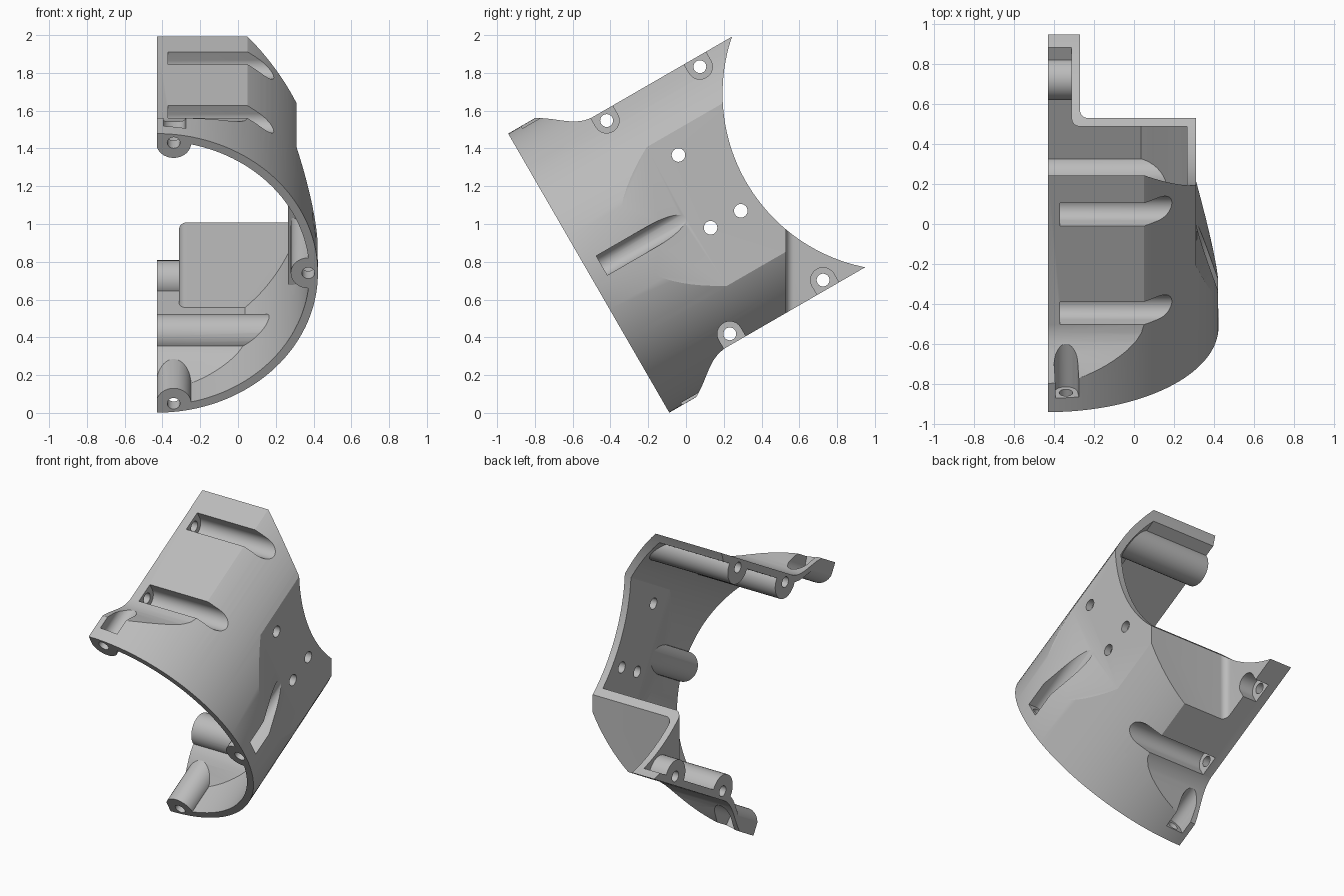
import bpy, bmesh
from math import sin, cos, radians, pi
from mathutils import Matrix, Vector

if "Cube" in bpy.data.objects:
    bpy.data.objects.remove(bpy.data.objects["Cube"])

# Tilted frame: x across, u along the barrel axis, v up the rim
TILT = Matrix.Translation((0, -0.515, 0.74)) @ Matrix.Rotation(radians(30), 4, 'X')
WORLD = Matrix.Identity(4)
SPLIT = -0.43      # open side of the shell, also the barrel axis
RADIUS = 0.853
WALL = 0.045

ALONG = {
    'X': lambda a, b, t: Vector((t, a, b)),   # points are (u, v)
    'U': lambda a, b, t: Vector((a, t, b)),   # points are (x, v)
    'V': lambda a, b, t: Vector((a, b, t)),   # points are (x, u)
}


def prism(name, pts, axis, lo, hi, frame=TILT):
    bm = bmesh.new()
    rings = [[bm.verts.new(frame @ ALONG[axis](a, b, t)) for a, b in pts] for t in (lo, hi)]
    for ring in rings:
        bm.faces.new(ring)
    n = len(pts)
    for i in range(n):
        j = (i + 1) % n
        bm.faces.new((rings[0][i], rings[0][j], rings[1][j], rings[1][i]))
    bmesh.ops.recalc_face_normals(bm, faces=bm.faces)
    mesh = bpy.data.meshes.new(name)
    bm.to_mesh(mesh)
    bm.free()
    obj = bpy.data.objects.new(name, mesh)
    bpy.context.collection.objects.link(obj)
    return obj


def arc(c, r, start, end, n):
    angles = [start + (end - start) * i / n for i in range(n + 1)]
    return [(c[0] + r * cos(a), c[1] + r * sin(a)) for a in angles]


def circle(c, r, n=32):
    return arc(c, r, 0, 2 * pi, n)[:-1]


def u_slot(c, r, out):
    # Round-bottomed slot open in the direction "out"
    pts = arc(c, r, out + pi / 2, out + 3 * pi / 2, 20)
    far = Vector((cos(out), sin(out))) * 0.4
    return pts + [tuple(Vector(pts[-1]) + far), tuple(Vector(pts[0]) + far)]


def combine(obj, other, operation='DIFFERENCE'):
    mod = obj.modifiers.new("cut", 'BOOLEAN')
    mod.operation, mod.solver, mod.object = operation, 'EXACT', other
    bpy.context.view_layer.update()
    graph = bpy.context.evaluated_depsgraph_get()
    mesh = bpy.data.meshes.new_from_object(obj.evaluated_get(graph))
    obj.modifiers.clear()
    obj.data = mesh
    bpy.data.objects.remove(other)


def barrel(name, inset, start, x_min):
    # Round barrel flattened at top, bottom and side towards the back
    obj = prism(name, circle((SPLIT, 0), RADIUS - inset, 144), 'U', start, 1.4)
    step = [(0.13, 0.88), (0.17, 0.85), (0.21, 0.825), (0.25, 0.795), (0.3, 0.756),
            (0.34, 0.73), (0.38, 0.713), (0.42, 0.705), (1.5, 0.705)]
    upper = [(start - 0.1, 0.88 - inset)] + [(u, v - inset) for u, v in step]
    lower = [(u, -v) for u, v in reversed(upper)]
    combine(obj, prism("height_profile", upper + lower, 'X', -1.5, 1), 'INTERSECT')
    side = [(x_min, start - 0.1), (0.45 - inset, start - 0.1), (0.45 - inset, 0.148),
            (0.31 - inset, 0.6 - inset / 4), (0.31 - inset, 1.5), (x_min, 1.5)]
    combine(obj, prism("width_profile", side, 'V', -1, 1), 'INTERSECT')
    return obj


def back_notch(inset):
    x, y, r = -0.27 - inset, 0.53 - inset, 0.04
    pts = [(x, 1.5)] + arc((x + r, y + r), r, pi, 1.5 * pi, 8) + [(0.8, y), (0.8, 1.5)]
    return prism("notch", pts, 'V', -0.5, 2.5, WORLD)


# Screw positions: across the split plane and around the front rim
side_screws = [(u, s * 0.652, s * pi / 2) for u in (0.486, 1.056) for s in (1, -1)]
rim_screws = [(SPLIT + 0.802 * cos(a), 0.802 * sin(a), a)
              for a in (radians(83.6), 0, radians(-83.6))]

# Outer body
shell = barrel("half_shell_housing", 0, 0, SPLIT)
combine(shell, back_notch(0))

# Cavity, leaving material around the screw bosses
cavity = barrel("cavity", WALL, -0.1, -0.7)
combine(cavity, back_notch(WALL - 0.003))
for u, v, out in side_screws:
    combine(cavity, prism("side_boss", circle((u, v), 0.105), 'X', -0.9, 0.6))
for x, v, out in rim_screws:
    combine(cavity, prism("rim_boss", circle((x, v), 0.093), 'U', -0.3, 0.8))
combine(shell, cavity)

# Scooped back edge
combine(shell, prism("back_scoop", circle((1.9, 0), 0.937, 160), 'X', -1, 1))

# Screw channels and holes
for u, v, out in side_screws:
    combine(shell, prism("channel", u_slot((u, v), 0.066, out), 'X', -0.37, 0.7))
    combine(shell, prism("hole", circle((u, v), 0.034, 24), 'X', -0.6, -0.3))
for x, v, out in rim_screws:
    combine(shell, prism("channel", u_slot((x, v), 0.059, out), 'U', 0.08, 0.65))
    combine(shell, prism("hole", circle((x, v), 0.034, 24), 'U', -0.1, 0.15))

# Three holes through the flat side
to_local = TILT.inverted()
for y, z in ((-0.04, 1.365), (0.13, 0.98), (0.29, 1.07)):
    p = to_local @ Vector((0, y, z))
    combine(shell, prism("hole", circle((p.y, p.z), 0.036, 24), 'X', 0.1, 0.6))

# Material
grey = bpy.data.materials.new("light_grey_plastic")
grey.use_nodes = True
colour = (0.5, 0.5, 0.5, 1)
grey.diffuse_color = colour
grey.node_tree.nodes["Principled BSDF"].inputs["Base Color"].default_value = colour
shell.data.materials.clear()
shell.data.materials.append(grey)

# Shading
bpy.ops.object.select_all(action='DESELECT')
shell.select_set(True)
bpy.context.view_layer.objects.active = shell
bpy.ops.object.shade_smooth_by_angle(angle=radians(22))
